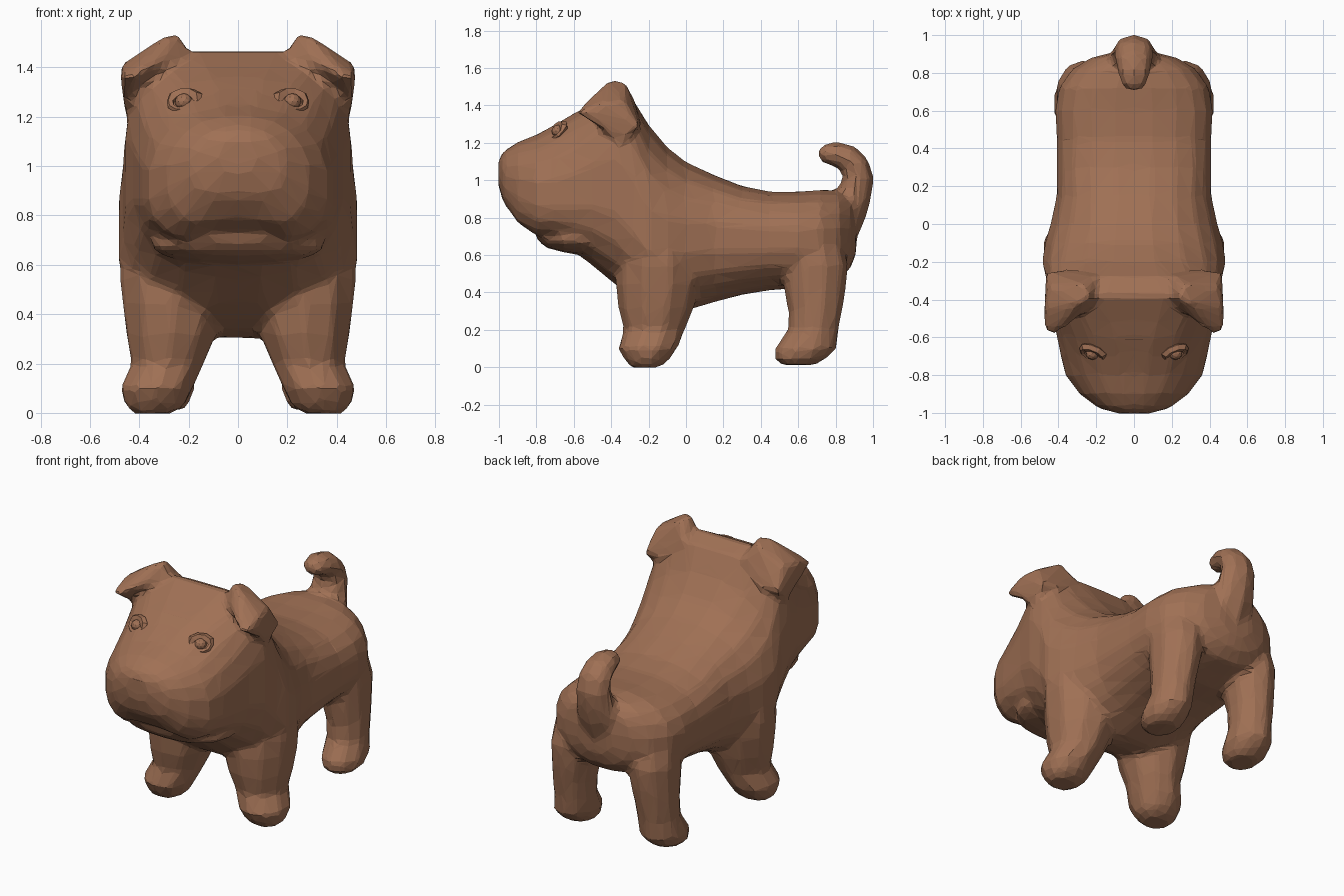
import bpy, bmesh, math
from mathutils import Vector

if "Cube" in bpy.data.objects:
    bpy.data.objects.remove(bpy.data.objects["Cube"])

brown = bpy.data.materials.new("brown_coat")
brown.diffuse_color = (0.35, 0.163, 0.09, 1)
brown.use_nodes = True
brown.node_tree.nodes["Principled BSDF"].inputs["Base Color"].default_value = brown.diffuse_color


def finish(name, bm):
    bmesh.ops.recalc_face_normals(bm, faces=bm.faces[:])
    me = bpy.data.meshes.new(name)
    bm.to_mesh(me)
    bm.free()
    me.materials.append(brown)
    ob = bpy.data.objects.new(name, me)
    bpy.context.scene.collection.objects.link(ob)
    return ob


def loft(name, rings):
    """Closed, triangulated skin through a list of rings."""
    bm = bmesh.new()
    rows = [[bm.verts.new(p) for p in ring] for ring in rings]
    n = len(rows[0])
    for a, b in zip(rows, rows[1:]):
        for i in range(n):
            bm.faces.new((a[i], a[(i + 1) % n], b[(i + 1) % n], b[i]))
    bm.faces.new(rows[0])
    bm.faces.new(rows[-1])
    bmesh.ops.recalc_face_normals(bm, faces=bm.faces[:])
    bmesh.ops.triangulate(bm, faces=bm.faces[:])
    return finish(name, bm)


def section(y, w, zb, zm, zt, up, low, lift=0.0, n=20):
    """Rounded upright section: half width, bottom, widest height, top."""
    ring = []
    for i in range(n):
        a = 2 * math.pi * (i + 0.5) / n
        c, s = math.cos(a), math.sin(a)
        e = 2 / (up if s > 0 else low)
        x = w * math.copysign(abs(c) ** e, c)
        h = abs(s) ** e
        z = zm + h * (zt - zm) if s > 0 else zm - h * (zm - zb)
        if s < -0.5:
            z += lift * max(0, 1 - abs(x) / 0.22)   # split upper lip
        ring.append((x, y, z))
    return ring


# Head and torso, from nose to rump
body = loft("body", [section(*s) for s in (
    (-1.003, 0.08, 0.97, 1.04, 1.11, 2.2, 2.2),
    (-0.975, 0.19, 0.85, 1.00, 1.155, 2.2, 2.3, 0.03),
    (-0.90, 0.29, 0.735, 0.96, 1.205, 2.2, 2.7, 0.07),
    (-0.80, 0.365, 0.68, 0.93, 1.245, 2.2, 3.0, 0.09),
    (-0.70, 0.39, 0.675, 0.92, 1.30, 2.4, 3.0, 0.06),
    (-0.60, 0.41, 0.62, 0.92, 1.36, 2.7, 2.6),
    (-0.50, 0.43, 0.54, 0.94, 1.41, 3.2, 2.4),
    (-0.38, 0.46, 0.44, 0.92, 1.475, 3.8, 2.4),
    (-0.28, 0.47, 0.37, 0.82, 1.43, 3.2, 2.6),
    (-0.20, 0.49, 0.33, 0.70, 1.30, 2.6, 2.6),
    (-0.10, 0.475, 0.305, 0.69, 1.18, 2.4, 2.6),
    (0.00, 0.445, 0.30, 0.69, 1.10, 2.4, 2.4),
    (0.15, 0.412, 0.345, 0.69, 1.03, 2.5, 2.4),
    (0.30, 0.412, 0.385, 0.68, 0.97, 2.6, 2.4),
    (0.45, 0.412, 0.41, 0.68, 0.94, 2.6, 2.4),
    (0.60, 0.42, 0.42, 0.68, 0.94, 2.6, 2.4),
    (0.72, 0.40, 0.45, 0.68, 0.95, 2.5, 2.4),
    (0.82, 0.33, 0.47, 0.69, 0.945, 2.3, 2.3),
    (0.88, 0.23, 0.53, 0.70, 0.92, 2.2, 2.2),
    (0.91, 0.11, 0.61, 0.71, 0.85, 2.0, 2.0))])

# Lower jaw peeking out below the lips
jaw = loft("lower_jaw", [section(*s, 2.2, 2.2, 0, 14) for s in (
    (-0.80, 0.11, 0.685, 0.705, 0.725),
    (-0.75, 0.24, 0.64, 0.68, 0.715),
    (-0.66, 0.33, 0.615, 0.685, 0.72),
    (-0.56, 0.36, 0.60, 0.69, 0.74),
    (-0.45, 0.32, 0.59, 0.68, 0.74))])


def leg(name, side, rows, n=10):
    return loft(name, [[(side * (cx + rx * math.cos(2 * math.pi * (i + .5) / n)),
                         cy + ry * math.sin(2 * math.pi * (i + .5) / n), z)
                        for i in range(n)] for z, cx, cy, rx, ry in rows])


FRONT = ((-.003, .345, -.22, .08, .07), (.03, .337, -.21, .125, .115),
         (.10, .33, -.205, .153, .16), (.20, .285, -.17, .152, .165),
         (.32, .27, -.16, .19, .205), (.45, .265, -.15, .212, .23),
         (.55, .26, -.15, .23, .22), (.66, .25, -.15, .23, .18),
         (.80, .24, -.15, .17, .10))
REAR = ((.012, .30, .60, .08, .09), (.045, .305, .61, .115, .14),
        (.10, .30, .64, .13, .168), (.20, .29, .68, .12, .138),
        (.30, .285, .69, .125, .145), (.42, .275, .69, .135, .168),
        (.55, .265, .69, .15, .18), (.68, .25, .68, .145, .15),
        (.80, .22, .66, .08, .09))

# Ear: folded flap drooping outward and forward
EAR = ((.19, -.40, 1.44), (.20, -.27, 1.42), (.36, -.24, 1.30), (.24, -.39, 1.545),
       (.27, -.32, 1.52), (.30, -.42, 1.525), (.45, -.33, 1.42), (.475, -.45, 1.41),
       (.477, -.57, 1.36), (.42, -.59, 1.365), (.30, -.50, 1.43), (.465, -.25, 1.29),
       (.455, -.34, 1.20), (.455, -.50, 1.335))


def ear(name, side):
    bm = bmesh.new()
    for x, y, z in EAR:
        bm.verts.new((side * x, y, z))
    bmesh.ops.convex_hull(bm, input=bm.verts[:])
    loose = [v for v in bm.verts if not v.link_faces]
    bmesh.ops.delete(bm, geom=loose, context='VERTS')
    return finish(name, bm)


def ball(name, loc, scale):
    bm = bmesh.new()
    bmesh.ops.create_icosphere(bm, subdivisions=2, radius=1)
    for v in bm.verts:
        v.co = Vector(loc) + Vector(a * b for a, b in zip(v.co, scale))
    return finish(name, bm)


# Tail: curls up and forward, (y, z, radius)
TAIL = ((.77, .58, .09), (.82, .73, .105), (.87, .86, .108), (.905, .94, .092),
        (.92, 1.01, .085), (.905, 1.075, .08), (.86, 1.12, .075),
        (.80, 1.14, .066), (.745, 1.14, .055), (.708, 1.135, .03))
rings = []
for k, (y, z, r) in enumerate(TAIL):
    p, q = TAIL[max(k - 1, 0)], TAIL[min(k + 1, len(TAIL) - 1)]
    d = Vector((q[0] - p[0], q[1] - p[1])).normalized()
    rings.append([(1.3 * r * math.cos(a), y - d.y * r * math.sin(a), z + d.x * r * math.sin(a))
                  for a in (2 * math.pi * i / 8 for i in range(8))])
parts = [jaw, loft("tail", rings), ball("nose", (0, -0.967, 1.07), (0.10, 0.034, 0.045))]

for side, tag in ((-1, "left"), (1, "right")):
    parts.append(leg("front_leg_" + tag, side, FRONT))
    parts.append(leg("rear_leg_" + tag, side, REAR))
    parts.append(ear("ear_" + tag, side))

# Merge the parts into one skin, blend the joints, reduce to coarse facets
for part in parts:
    mod = body.modifiers.new("join_" + part.name, 'BOOLEAN')
    mod.operation = 'UNION'
    mod.solver = 'EXACT'
    mod.object = part
skin = body.modifiers.new("skin", 'REMESH')
skin.mode = 'VOXEL'
skin.voxel_size = 0.02
blend = body.modifiers.new("blend", 'SMOOTH')
blend.factor = 0.5
blend.iterations = 5
facets = body.modifiers.new("facets", 'DECIMATE')
facets.ratio = 0.07
facets.use_symmetry = True
facets.symmetry_axis = 'X'
bpy.context.view_layer.update()
deps = bpy.context.evaluated_depsgraph_get()
merged = bpy.data.meshes.new_from_object(body.evaluated_get(deps))
body.modifiers.clear()
if len(merged.polygons) > 300:
    merged.materials.clear()
    merged.materials.append(brown)
    for f in merged.polygons:
        f.use_smooth = False
        f.material_index = 0
    body.data = merged
    for part in parts:
        bpy.data.objects.remove(part)

# Eyes, and lids around the eyes
for side, tag in ((-1, "left"), (1, "right")):
    centre = Vector((side * 0.22, -0.685, 1.262))
    ball("eye_" + tag, centre, (0.036, 0.034, 0.033))
    out = Vector((side * 0.3, -0.75, 0.6)).normalized()
    u = out.cross(Vector((0, 0, 1))).normalized()
    w = u.cross(out)
    bm = bmesh.new()
    loops = []
    for i in range(10):
        a = 2 * math.pi * i / 10
        d = u * math.cos(a) * 1.3 + w * math.sin(a)
        r = 0.022 if math.sin(a) > 0.3 else 0.012     # heavier brow
        loops.append([bm.verts.new(centre + d * (0.045 + r * math.cos(b)) + out * r * math.sin(b))
                      for b in (2 * math.pi * j / 5 for j in range(5))])
    for i in range(10):
        p, q = loops[i], loops[(i + 1) % 10]
        for j in range(5):
            bm.faces.new((p[j], p[(j + 1) % 5], q[(j + 1) % 5], q[j]))
    finish("eyelid_" + tag, bm)
